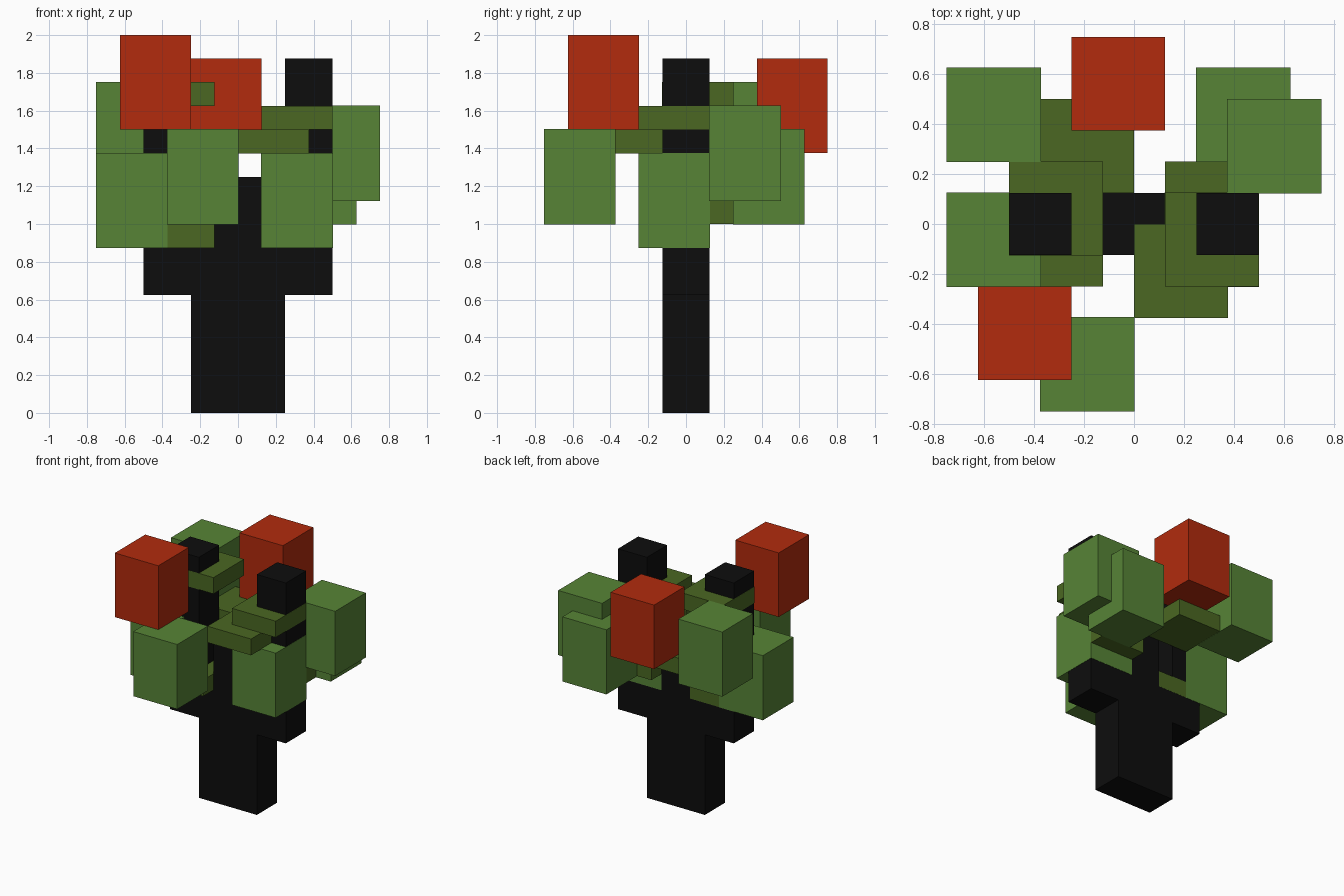
import bpy
import bmesh
from mathutils import Vector

cube = bpy.data.objects.get("Cube")
if cube:
    bpy.data.objects.remove(cube, do_unlink=True)

U = 0.125  # grid unit of the blocky tree


def material(name, rgb):
    m = bpy.data.materials.new(name)
    m.use_nodes = True
    m.diffuse_color = (*rgb, 1)
    bsdf = next(n for n in m.node_tree.nodes if n.type == 'BSDF_PRINCIPLED')
    bsdf.inputs["Base Color"].default_value = (*rgb, 1)
    bsdf.inputs["Roughness"].default_value = 0.9
    return m


BARK = material("black bark", (0.004, 0.004, 0.004))
LEAF = material("leaf green", (0.095, 0.231, 0.037))
MOSS = material("dark olive", (0.069, 0.136, 0.016))
RED = material("red leaf", (0.445, 0.024, 0.004))


def block(name, corner, size, mat, grow=0.0):
    """Box from its low corner and size in grid units; grow avoids coplanar faces."""
    low, size = Vector(corner) * U, Vector(size) * U
    bm = bmesh.new()
    bmesh.ops.create_cube(bm, size=1)
    for v in bm.verts:
        v.co = Vector(c * (s + 2 * grow) for c, s in zip(v.co, size))
    mesh = bpy.data.meshes.new(name)
    bm.to_mesh(mesh)
    bm.free()
    mesh.materials.append(mat)
    obj = bpy.data.objects.new(name, mesh)
    obj.location = low + size / 2
    bpy.context.collection.objects.link(obj)
    return obj


# Trunk, cross branch and three upright limbs
block("trunk", (-2, -1, 0), (4, 2, 5), BARK)
block("cross_branch", (-4, -1, 5), (8, 2, 2), BARK)
block("middle_limb", (-1, -1, 7), (2, 2, 3), BARK)
for name, x in (("right_limb", -4), ("left_limb", 2)):
    block(name, (x, -1, 7), (2, 2, 8), BARK)

# Flat foliage pads, each 3 x 3 x 1
pads = {
    "left_upper_pad": (1, -2, 12),
    "left_middle_pad": (0, -3, 11),
    "left_lower_pad": (1, -1, 8),
    "right_upper_pad": (-4, -1, 13),
    "right_lower_pad": (-4, -2, 7),
    "back_pad": (-3, 1, 10),
}
for name, corner in pads.items():
    block(name, corner, (3, 3, 1), MOSS, 0.001)

# Leaf clusters, each 3 x 3 x 4
clusters = {
    "front_leaves": (-3, -6, 8),
    "right_leaves": (-6, -2, 7),
    "right_back_leaves": (-6, 2, 10),
    "left_back_leaves": (2, 2, 8),
    "left_side_leaves": (3, 1, 9),
    "left_front_leaves": (1, -2, 7),
}
for name, corner in clusters.items():
    block(name, corner, (3, 3, 4), LEAF, 0.002)

# Red clusters
block("front_red_leaves", (-5, -5, 12), (3, 3, 4), RED)
block("back_red_leaves", (-2, 3, 11), (3, 3, 4), RED)
